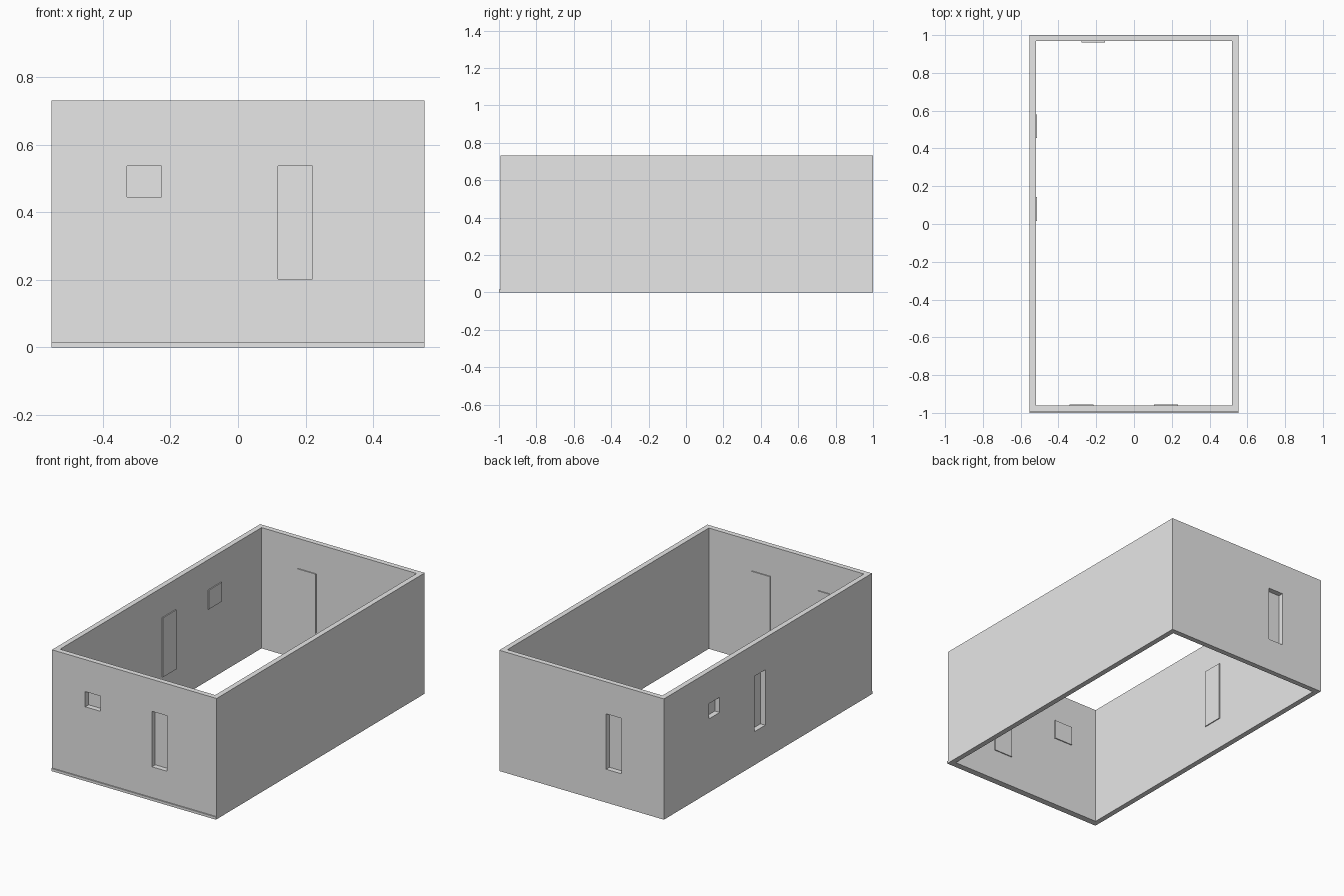
import bpy
import bmesh
from mathutils import Vector

default = bpy.data.objects.get("Cube")
if default:
    bpy.data.objects.remove(default, do_unlink=True)

# Single plain grey
grey = bpy.data.materials.new("light_grey")
grey.use_nodes = True
COLOUR = (0.8, 0.8, 0.8, 1)
grey.diffuse_color = COLOUR
grey.node_tree.nodes["Principled BSDF"].inputs["Base Color"].default_value = COLOUR


def box(name, low, high):
    """Axis-aligned box between two corners."""
    low, high = Vector(low), Vector(high)
    bm = bmesh.new()
    bmesh.ops.create_cube(bm, size=1)
    bmesh.ops.scale(bm, vec=high - low, verts=bm.verts)
    bmesh.ops.translate(bm, vec=(low + high) / 2, verts=bm.verts)
    mesh = bpy.data.meshes.new(name)
    bm.to_mesh(mesh)
    bm.free()
    mesh.materials.append(grey)
    obj = bpy.data.objects.new(name, mesh)
    bpy.context.collection.objects.link(obj)
    return obj


def cut(target, cutter):
    """Subtract the cutter for good and discard it."""
    cutter.hide_render = True
    mod = target.modifiers.new("cut", "BOOLEAN")
    mod.operation = "DIFFERENCE"
    mod.solver = "EXACT"
    mod.object = cutter
    bpy.context.view_layer.objects.active = target
    bpy.ops.object.modifier_apply(modifier=mod.name)
    bpy.data.objects.remove(cutter, do_unlink=True)


HALF, FRONT, BACK, HEIGHT = 0.552, -0.993, 1.0, 0.732
WALL, PLATE, RIM = 0.032, 0.006, 0.012

# Four walls, open at top and bottom
walls = box("walls", (-HALF, FRONT, 0), (HALF, BACK, HEIGHT))
cut(walls, box("room_cutter", (-HALF + WALL, FRONT + WALL, -1),
               (HALF - WALL, BACK - WALL, 1)))

# Thin lip along the foot of the front wall
box("front_lip", (-HALF, -1, 0), (HALF, FRONT, 0.016))

# Openings: wall side, centre along the wall, sill height
TALL, SMALL, HEAD, WIDTH = 0.202, 0.446, 0.538, 0.102
openings = [
    ("front_small", "front", -0.278, SMALL),
    ("front_tall", "front", 0.169, TALL),
    ("back_tall", "back", -0.216, TALL),
    ("side_small", "side", 0.517, SMALL),
    ("side_tall", "side", 0.080, TALL),
]


def wall_box(name, side, centre, sill, grow, near, far):
    """Box on a wall, from near to far measured inward from its outer face."""
    a, b = centre - WIDTH / 2 - grow, centre + WIDTH / 2 + grow
    z0, z1 = sill - grow, HEAD + grow
    if side == "front":
        return box(name, (a, FRONT + near, z0), (b, FRONT + far, z1))
    if side == "back":
        return box(name, (a, BACK - far, z0), (b, BACK - near, z1))
    return box(name, (-HALF + near, a, z0), (-HALF + far, b, z1))


# Recesses, each closed by a slightly larger plate on the inside
for name, side, centre, sill in openings:
    cut(walls, wall_box(name + "_cutter", side, centre, sill, 0, -0.1, WALL + 0.02))
    wall_box(name + "_window_plate", side, centre, sill, RIM, WALL, WALL + PLATE)
